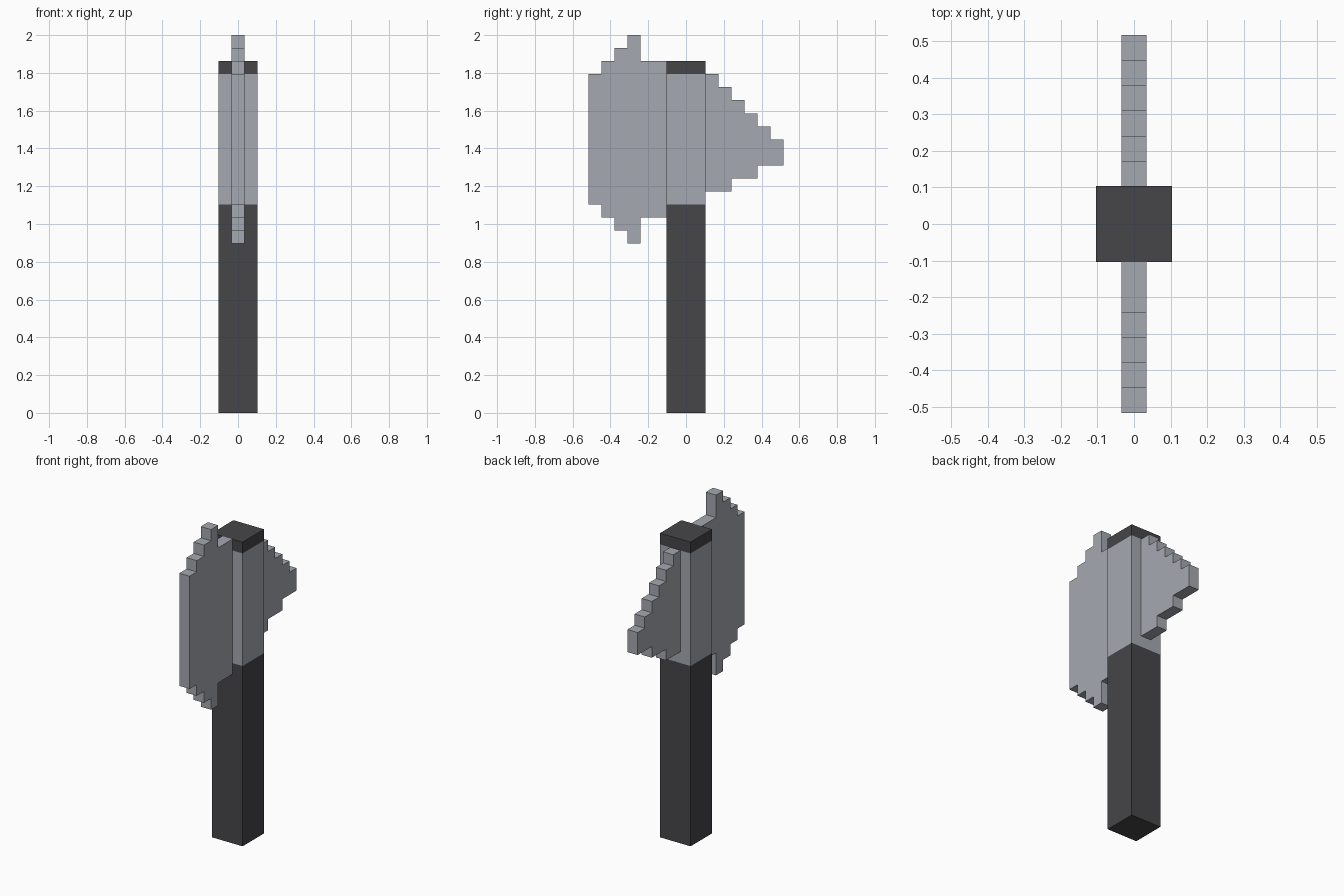
import bpy
import bmesh

cube = bpy.data.objects.get("Cube")
if cube:
    bpy.data.objects.remove(cube, do_unlink=True)

U = 2 / 29  # one grid step of the stepped design


def material(name, srgb):
    rgb = [((c / 255 + 0.055) / 1.055) ** 2.4 for c in srgb]
    mat = bpy.data.materials.new(name)
    mat.use_nodes = True
    mat.diffuse_color = (*rgb, 1)
    bsdf = mat.node_tree.nodes["Principled BSDF"]
    bsdf.inputs["Base Color"].default_value = (*rgb, 1)
    bsdf.inputs["Roughness"].default_value = 0.8
    return mat


DARK = material("charcoal", (70, 69, 73))
STEEL = material("steel grey", (165, 169, 176))


def finish(name, bm, mats):
    bmesh.ops.recalc_face_normals(bm, faces=bm.faces)
    mesh = bpy.data.meshes.new(name)
    bm.to_mesh(mesh)
    bm.free()
    for mat in mats:
        mesh.materials.append(mat)
    obj = bpy.data.objects.new(name, mesh)
    bpy.context.collection.objects.link(obj)
    return obj


def extrude_face(bm, points, offset):
    """Make a face from points and extrude it; return the far face."""
    face = bm.faces.new([bm.verts.new(p) for p in points])
    result = bmesh.ops.extrude_face_region(bm, geom=[face], use_keep_orig=True)
    bmesh.ops.translate(bm, vec=offset, verts=[
        v for v in result["geom"] if isinstance(v, bmesh.types.BMVert)])


# Square handle, cut into a grip, a steel collar and a dark cap
bm = bmesh.new()
r = 1.5 * U
extrude_face(bm, [(-r, -r, 0), (r, -r, 0), (r, r, 0), (-r, r, 0)], (0, 0, 27 * U))
for level in (16, 26):
    bmesh.ops.bisect_plane(bm, geom=bm.verts[:] + bm.edges[:] + bm.faces[:],
                           plane_co=(0, 0, level * U), plane_no=(0, 0, 1))
for face in bm.faces:
    face.material_index = int(16 * U < face.calc_center_median().z < 26 * U)
finish("handle", bm, [DARK, STEEL])


def stepped_plate(name, columns):
    """Thin plate whose outline steps through (y start, y end, bottom, top)."""
    lower, upper = [], []
    for y0, y1, bottom, top in columns:
        for side, z in ((lower, bottom), (upper, top)):
            for y in (y0, y1):
                if (y, z) not in side:
                    side.append((y, z))
    outline = lower + upper[::-1]
    # Drop points that lie midway along a straight run
    n = len(outline)
    corners = [p for i, p in enumerate(outline)
               if not (outline[i - 1][1] == p[1] == outline[(i + 1) % n][1])]
    bm = bmesh.new()
    extrude_face(bm, [(-U / 2, y * U, z * U) for y, z in corners], (U, 0, 0))
    finish(name, bm, [STEEL])


# Broad axe blade at the front
stepped_plate("axe_blade", [
    (-7.5, -6.5, 16, 26), (-6.5, -5.5, 15, 27), (-5.5, -4.5, 14, 28),
    (-4.5, -3.5, 13, 29), (-3.5, -1.5, 15, 27)])

# Tapering spike at the back
stepped_plate("back_spike", [
    (1.5, 2.5, 17, 26), (2.5, 3.5, 17, 25), (3.5, 4.5, 18, 24),
    (4.5, 5.5, 18, 23), (5.5, 6.5, 19, 22), (6.5, 7.5, 19, 21)])
